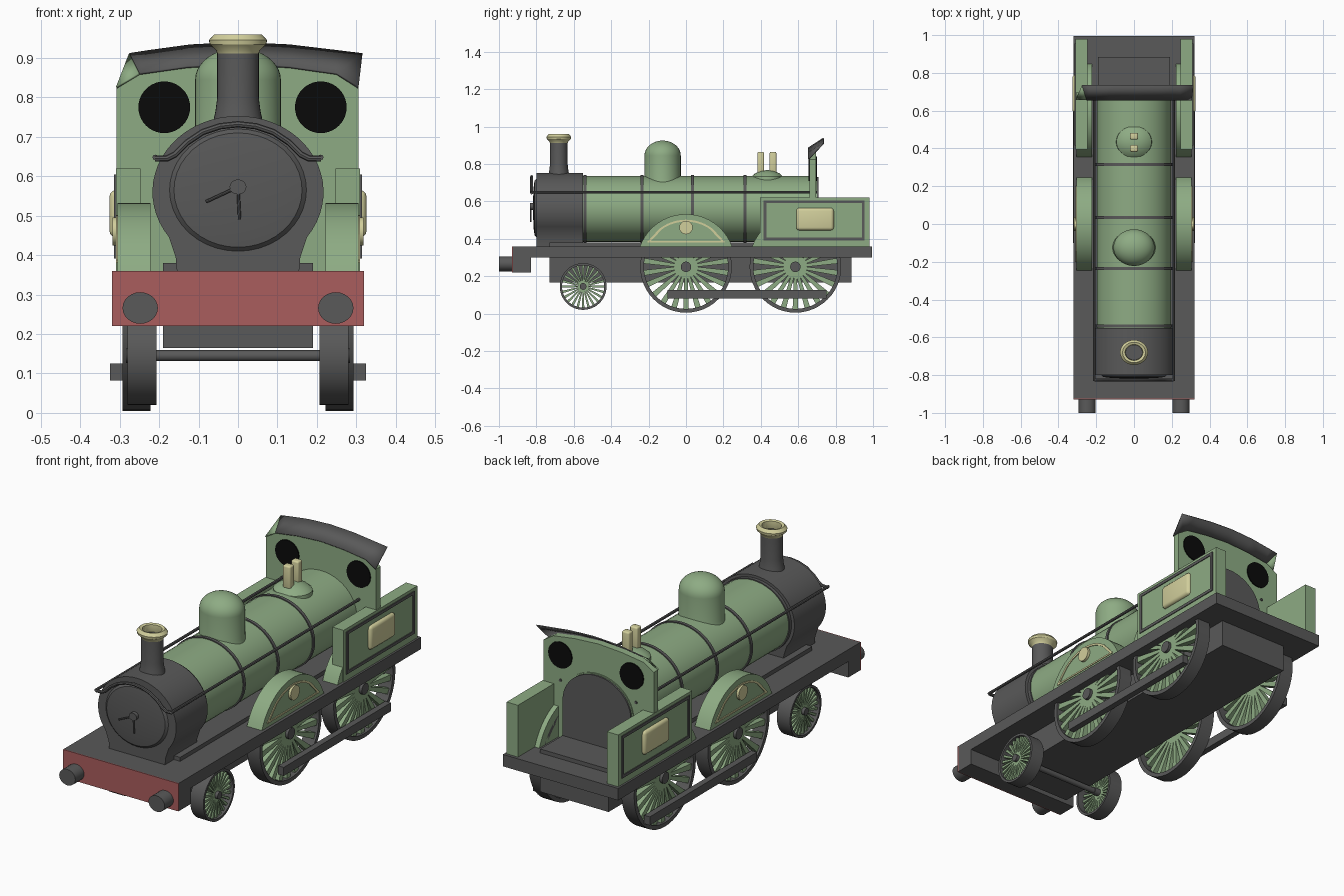
import bpy, bmesh
from math import pi, sin, cos, radians, hypot
from mathutils import Vector, Matrix

if "Cube" in bpy.data.objects:
    bpy.data.objects.remove(bpy.data.objects["Cube"], do_unlink=True)

parts = []


def material(name, r, g, b):
    m = bpy.data.materials.new(name)
    m.use_nodes = True
    m.diffuse_color = (r, g, b, 1)
    m.node_tree.nodes["Principled BSDF"].inputs["Base Color"].default_value = (r, g, b, 1)
    return m


GREEN = material("apple green", .27, .41, .23)
DARK = material("dark grey", .1, .1, .1)
RED = material("beam red", .4, .11, .11)
BRASS = material("pale brass", .64, .62, .33)
BLACK = material("window black", .003, .003, .003)


def finish(name, bm, mat):
    bmesh.ops.remove_doubles(bm, verts=bm.verts, dist=1e-5)
    bmesh.ops.recalc_face_normals(bm, faces=bm.faces)
    me = bpy.data.meshes.new(name)
    bm.to_mesh(me)
    bm.free()
    me.materials.append(mat)
    ob = bpy.data.objects.new(name, me)
    bpy.context.collection.objects.link(ob)
    parts.append(ob)
    return ob


def box(name, mat, x0, x1, y0, y1, z0, z1, bevel=0):
    bm = bmesh.new()
    bmesh.ops.create_cube(bm, size=1)
    for v in bm.verts:
        v.co = ((x0 + x1) / 2 + v.co.x * (x1 - x0), (y0 + y1) / 2 + v.co.y * (y1 - y0),
                (z0 + z1) / 2 + v.co.z * (z1 - z0))
    if bevel:
        bmesh.ops.bevel(bm, geom=bm.edges[:], offset=bevel, segments=3, affect='EDGES', profile=.5)
    return finish(name, bm, mat)


def prism(name, mat, pts, axis, a, b):
    """Extrude an outline along x (points are y,z) or y (points are x,z)."""
    bm = bmesh.new()
    put = (lambda p, t: (t, p[0], p[1])) if axis == 'x' else (lambda p, t: (p[0], t, p[1]))
    f = bm.faces.new([bm.verts.new(put(p, a)) for p in pts])
    ext = bmesh.ops.extrude_face_region(bm, geom=[f])["geom"]
    shift = Vector(put((0, 0), b - a))
    bmesh.ops.translate(bm, vec=shift, verts=[e for e in ext if isinstance(e, bmesh.types.BMVert)])
    return finish(name, bm, mat)


def lathe(name, mat, profile, axis, centre, wide=1.12, n=40, ring=False):
    """Spin (radius, distance) points about an axis; wide stretches along x."""
    bm = bmesh.new()
    rows = []
    for r, t in profile:
        row = []
        for i in range(n):
            u, v = r * cos(2 * pi * i / n), r * sin(2 * pi * i / n)
            co = {'x': (t, u, v), 'y': (u * wide, t, v), 'z': (u * wide, v, t)}[axis]
            row.append(bm.verts.new(Vector(co) + Vector(centre)))
        rows.append(row)
    for k in range(len(rows) if ring else len(rows) - 1):
        a, b = rows[k], rows[(k + 1) % len(rows)]
        for i in range(n):
            j = (i + 1) % n
            bm.faces.new((a[i], a[j], b[j], b[i]))
    return finish(name, bm, mat)


def disc(name, mat, r, a, b, axis, centre, wide=1.12, n=40):
    return lathe(name, mat, [(0, a), (r, a), (r, b), (0, b)], axis, centre, wide, n)


def rod(name, mat, pts, radius):
    cu = bpy.data.curves.new(name, 'CURVE')
    cu.dimensions = '3D'
    cu.bevel_depth, cu.bevel_resolution, cu.use_fill_caps = radius, 2, True
    sp = cu.splines.new('POLY')
    sp.points.add(len(pts) - 1)
    for q, p in zip(sp.points, pts):
        q.co = (*p, 1)
    tmp = bpy.data.objects.new(name, cu)
    bm = bmesh.new()
    me = bpy.data.meshes.new_from_object(tmp)
    bm.from_mesh(me)
    bpy.data.objects.remove(tmp)
    return finish(name, bm, mat)


def arc(cx, cz, rx, rz, a0, a1, n):
    return [(cx + rx * cos(radians(a0 + (a1 - a0) * i / n)),
             cz + rz * sin(radians(a0 + (a1 - a0) * i / n))) for i in range(n + 1)]


def wheel(name, side, y, z, r, x0, x1, spokes, rim, hub, width):
    c = (0, y, z)
    a, b = side * x0, side * x1
    lathe(name + "_tyre", DARK, [(r - rim, a), (r, a), (r, b), (r - rim, b)], 'x', c, n=48, ring=True)
    disc(name + "_hub", DARK, hub, a, b + side * .004, 'x', c, n=20)
    bm = bmesh.new()
    for i in range(spokes):
        new = bmesh.ops.create_cube(bm, size=1)["verts"]
        for v in new:
            out = v.co.z > 0
            v.co = (side * ((x0 + x1) / 2 + .01) + v.co.x * .03,
                    v.co.y * (width if out else width * .45), r - rim * .8 if out else hub * .6)
        bmesh.ops.rotate(bm, verts=new, matrix=Matrix.Rotation(2 * pi * i / spokes, 3, 'X'))
    bmesh.ops.translate(bm, verts=bm.verts, vec=c)
    finish(name + "_spokes", bm, GREEN)


# Chassis
box("footplate", DARK, -.32, .32, -.92, .995, .30, .36)
box("main_frame", DARK, -.19, .19, -.73, .885, .165, .38)
box("buffer_beam", DARK, -.32, .32, -.925, -.83, .22, .36)
box("buffer_beam_face", RED, -.32, .32, -.93, -.925, .22, .36)

# Boiler, bands and smokebox
AXIS_Z = .56
disc("boiler", GREEN, .176, -.56, .70, 'y', (0, 0, AXIS_Z), n=48)
for y in (-.54, -.235, .035, .315):
    disc("boiler_band", DARK, .181, y - .008, y + .008, 'y', (0, 0, AXIS_Z), n=48)
prism("smokebox", DARK, [(-.155, .36), (.155, .36), (.158, .395)]
      + arc(0, AXIS_Z, .217, .193, -36, 216, 40) + [(-.158, .395)], 'y', -.80, -.55)
lathe("smokebox_door", DARK, [(0, -.818), (.1, -.816), (.145, -.81), (.155, -.80)], 'y', (0, 0, .565))
disc("door_boss", DARK, .019, -.835, -.80, 'y', (0, 0, .573), n=20)
for x, z in ((-.082, .535), (.004, .49)):
    rod("door_handle", DARK, [(0, -.83, .573), (x, -.83, z)], .004)

# Chimney, dome and safety valves
lathe("chimney", DARK, [(.06, .72), (.051, .765), (.047, .8), (.047, .92), (0, .92)], 'z', (0, -.68, 0), n=32)
lathe("chimney_cap", BRASS, [(.046, .908), (.05, .92), (.064, .934), (.066, .945), (.054, .96),
                            (.042, .956), (.04, .92)], 'z', (0, -.68, 0), n=32, ring=True)
lathe("steam_dome", GREEN, [(.105, .69), (.097, .72), (.097, .845)]
      + arc(0, .845, .097, .08, 8, 90, 9), 'z', (0, -.125, 0), n=40)
lathe("valve_base", GREEN, [(.086, .70), (.083, .733), (.065, .75), (.035, .762), (0, .768)],
      'z', (0, .435, 0), n=32)
for y in (.40, .465):
    box("safety_valve", BRASS, -.021, .021, y - .018, y + .018, .75, .865, .008)

# Weatherboard, windows, backhead and tilted roof strip
under = [(-.308, .825), (-.25, .86), (-.13, .877), (0, .885), (.13, .877), (.25, .86), (.305, .825)]
over = [(-.275, .91), (-.23, .917), (-.12, .932), (0, .938), (.13, .932), (.24, .919), (.315, .91)]
prism("weatherboard", GREEN, [(.305, .36), (-.308, .36)] + under, 'y', .66, .695)
for x in (-.187, .21):
    disc("window", BLACK, .0655, .655, .70, 'y', (x, 0, .775), wide=1)
prism("backhead", DARK, [(.19, .37)] + arc(0, AXIS_Z, .19, .17, 0, 180, 24) + [(-.19, .37)],
      'y', .69, .708)
bm = bmesh.new()
low = [bm.verts.new((x, .655, z)) for x, z in under]
top = [bm.verts.new((x, .735, z)) for x, z in over]
for i in range(1, len(low) - 1):
    bm.faces.new((low[i], low[i + 1], top[i + 1], top[i]))
bm.faces.new((low[1], top[1], top[0]))
roof = finish("cab_roof", bm, DARK)
solid = roof.modifiers.new("thickness", 'SOLIDIFY')
solid.thickness, solid.offset = .006, 0
bm = bmesh.new()
bm.faces.new([bm.verts.new(p) for p in ((-.308, .658, .825), (-.25, .658, .86), (-.275, .735, .91))])
gusset = finish("roof_gusset", bm, GREEN)
solid = gusset.modifiers.new("thickness", 'SOLIDIFY')
solid.thickness, solid.offset = .006, 0

# Handrails along the boiler and across the smokebox front
curl = [(-.21, .645), (-.18, .645), (-.16, .655), (-.13, .685), (-.09, .712), (-.045, .727), (0, .732)]
curl += [(-x, z) for x, z in reversed(curl[:-1])]
rod("front_handrail", DARK, [(x, -.825, z) for x, z in curl], .008)

# Axles
for y, z in ((-.55, .145), (0, .25), (.585, .25)):
    disc("axle", DARK, .014, -.27, .27, 'x', (0, y, z), n=16)

for s in (1, -1):
    def sbox(name, mat, x0, x1, *rest):
        return box(name, mat, *sorted((s * x0, s * x1)), *rest)

    rod("side_handrail", DARK, [(s * .21, -.83, .648), (s * .21, .70, .648)], .007)
    disc("buffer", DARK, .04, -1, -.92, 'y', (s * .248, 0, .266), n=24)

    # Wheels and coupling rod
    wheel("leading_wheel", s, -.55, .145, .125, .207, .28, 24, .012, .018, .013)
    for y in (0, .585):
        wheel("driving_wheel", s, y, .25, .245, .222, .293, 22, .02, .028, .03)
    sbox("coupling_rod", DARK, .293, .324, -.10, .75, .082, .125)

    # Splashers over the driving wheels
    for y in (0, .6):
        prism("splasher", GREEN, arc(y, .27, .262, .262, 20.1, 159.9, 24), 'x', s * .222, s * .305)
    outer = arc(0, .27, .232, .232, 52, 128, 12)
    inner = arc(0, .27, .222, .222, 128, 52, 12)
    prism("splasher_lining", BRASS, outer + inner, 'x', s * .300, s * .309)
    for e in (1, -1):
        prism("splasher_lining_side", BRASS, [(e * .205, .385), (e * .19, .385), (e * .133, .446),
                                             (e * .143, .453)], 'x', s * .300, s * .309)
    sbox("splasher_lining_base", BRASS, .300, .309, -.205, .205, .38, .388)
    disc("splasher_badge", BRASS, .036, s * .29, s * .318, 'x', (0, 0, .46), n=24)

    # Cab side panel with its lining and plate
    sbox("cab_side", GREEN, .247, .31, .395, .98, .36, .62)
    for z in (.392, .59):
        sbox("panel_lining", DARK, .305, .314, .415, .955, z, z + .015)
    for y in (.415, .94):
        sbox("panel_lining_end", DARK, .305, .314, y, y + .015, .392, .605)
    sbox("brass_plate", BRASS, .29, .326, .59, .79, .445, .565, .016)

# Smooth round parts, keep hard edges
bpy.ops.object.select_all(action='DESELECT')
for ob in parts:
    ob.select_set(True)
bpy.context.view_layer.objects.active = parts[0]
bpy.ops.object.shade_smooth_by_angle(angle=radians(32))
